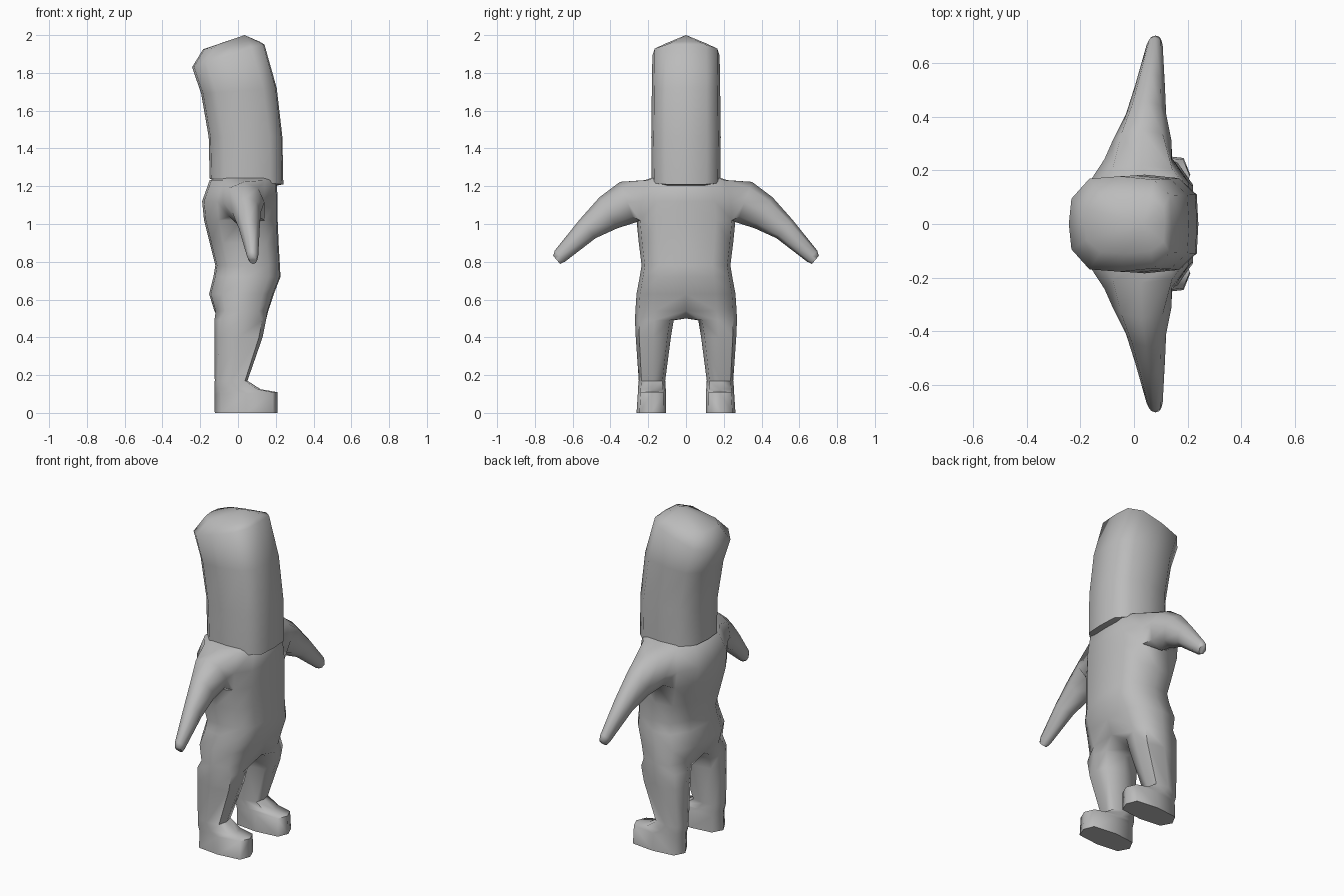
import bpy, bmesh, math
from mathutils import Vector

cube = bpy.data.objects.get("Cube")
if cube:
    bpy.data.objects.remove(cube)

grey = bpy.data.materials.new("plain_grey")
grey.use_nodes = True
grey.diffuse_color = (0.5, 0.5, 0.5, 1)
grey.node_tree.nodes["Principled BSDF"].inputs["Base Color"].default_value = grey.diffuse_color


def finish(bm, name, mirror=False):
    bmesh.ops.recalc_face_normals(bm, faces=bm.faces)
    mesh = bpy.data.meshes.new(name)
    bm.to_mesh(mesh)
    bm.free()
    mesh.materials.append(grey)
    obj = bpy.data.objects.new(name, mesh)
    bpy.context.collection.objects.link(obj)
    if mirror:
        mod = obj.modifiers.new("mirror", 'MIRROR')
        mod.use_axis = (False, True, False)
        mod.use_clip = True
    bpy.ops.object.select_all(action='DESELECT')
    obj.select_set(True)
    bpy.context.view_layer.objects.active = obj
    bpy.ops.object.shade_smooth_by_angle(angle=math.radians(65))


def ring(bm, profile, back, front, y, half):
    """Section from a unit profile, sloping from its back to its front (x, z) point."""
    verts = []
    for u, v in profile:
        t = (u + 1) / 2
        x, z = (b + (f - b) * t for b, f in zip(back, front))
        verts.append(bm.verts.new((x, y + half * v, z)))
    return verts


def bridge(bm, a, b, closed=True, skip=()):
    for i in range(len(a) if closed else len(a) - 1):
        if i not in skip:
            j = (i + 1) % len(a)
            bm.faces.new((a[i], a[j], b[j], b[i]))


# Shared half section, from front middle round the side to back middle
HALF = [(1, 0), (.97, .6), (.65, .93), (0, 1), (-.6, .95), (-.95, .53), (-1, 0)]

# Tall leaning head
bm = bmesh.new()
FULL = HALF + [(u, -v) for u, v in HALF[-2:0:-1]]
head = [((-.12, 1.235), (.19, 1.20), .15),
        ((-.15, 1.24), (.24, 1.21), .182),
        ((-.155, 1.46), (.235, 1.46), .184),
        ((-.195, 1.69), (.205, 1.72), .181),
        ((-.243, 1.83), (.14, 1.95), .178),
        ((-.185, 1.925), (.115, 1.965), .11)]
rings = [ring(bm, FULL, b, f, 0, h) for b, f, h in head]
for a, b in zip(rings, rings[1:]):
    bridge(bm, a, b)
bm.faces.new(rings[0])
crown = bm.verts.new((.035, 0, 2))
for i, v in enumerate(rings[-1]):
    bm.faces.new((v, rings[-1][(i + 1) % len(rings[-1])], crown))
finish(bm, "head")

# Body: left half, mirrored
bm = bmesh.new()
torso = [(1.25, -.10, .18, .165), (1.232, -.15, .205, .22), (1.12, -.19, .21, .255),
         (1.02, -.18, .21, .262), (.9, -.15, .215, .25), (.78, -.12, .222, .235),
         (.72, -.13, .225, .245), (.63, -.153, .19, .262), (.54, -.125, .16, .268)]
rows = [ring(bm, HALF, (b, z), (f, z), 0, w) for z, b, f, w in torso]
for i, (a, b) in enumerate(zip(rows, rows[1:])):
    bridge(bm, a, b, False, (2, 3) if i in (1, 2) else ())   # leave the armhole open
neck = rows[0]
for i in range(1, len(neck) - 2):
    bm.faces.new((neck[0], neck[i], neck[i + 1]))
bm.faces.new((neck[0], neck[-2], neck[-1]))

# Leg and boot, continuing from the split hip section
LEG = [(.85, -.8), (1, 0), (.85, .8), (0, 1), (-.8, .8), (-1, 0), (-.8, -.8), (0, -1)]
last = rows[-1] + [bm.verts.new((.02, 0, .50))]
leg = [((-.125, .49), (.148, .49), .065, .27),
       ((-.125, .40), (.13, .40), .08, .266),
       ((-.123, .17), (.05, .17), .11, .25),
       ((-.125, .13), (.12, .125), .107, .255),
       ((-.125, .10), (.208, .11), .105, .255),
       ((-.123, 0), (.21, 0), .105, .262)]
for back, front, inner, outer in leg:
    new = ring(bm, LEG, back, front, (inner + outer) / 2, (outer - inner) / 2)
    bridge(bm, last, new)
    last = new
bm.faces.new(last)

# Tapering arm, growing out of the armhole
top, mid, low = rows[1:4]
last = [top[2], top[3], top[4], mid[4], low[4], low[3], low[2], mid[2]]
ARM = [(.7, .7), (0, 1), (-.7, .7), (-1, 0), (-.7, -.7), (0, -1), (.7, -.7), (1, 0)]
arm = [((.03, .31, 1.115), .11, .115, 20),
       ((.045, .41, 1.06), .075, .095, 30),
       ((.06, .52, .975), .055, .065, 40),
       ((.077, .668, .83), .03, .04, 42),
       ((.08, .685, .81), .022, .028, 40)]
for centre, wide, thick, tilt in arm:
    a = math.radians(tilt)
    up = Vector((0, math.sin(a), math.cos(a))) * thick
    new = [bm.verts.new(Vector(centre) + Vector((wide * u, 0, 0)) + up * v) for u, v in ARM]
    bridge(bm, last, new)
    last = new
bm.faces.new(last)
finish(bm, "body", mirror=True)
